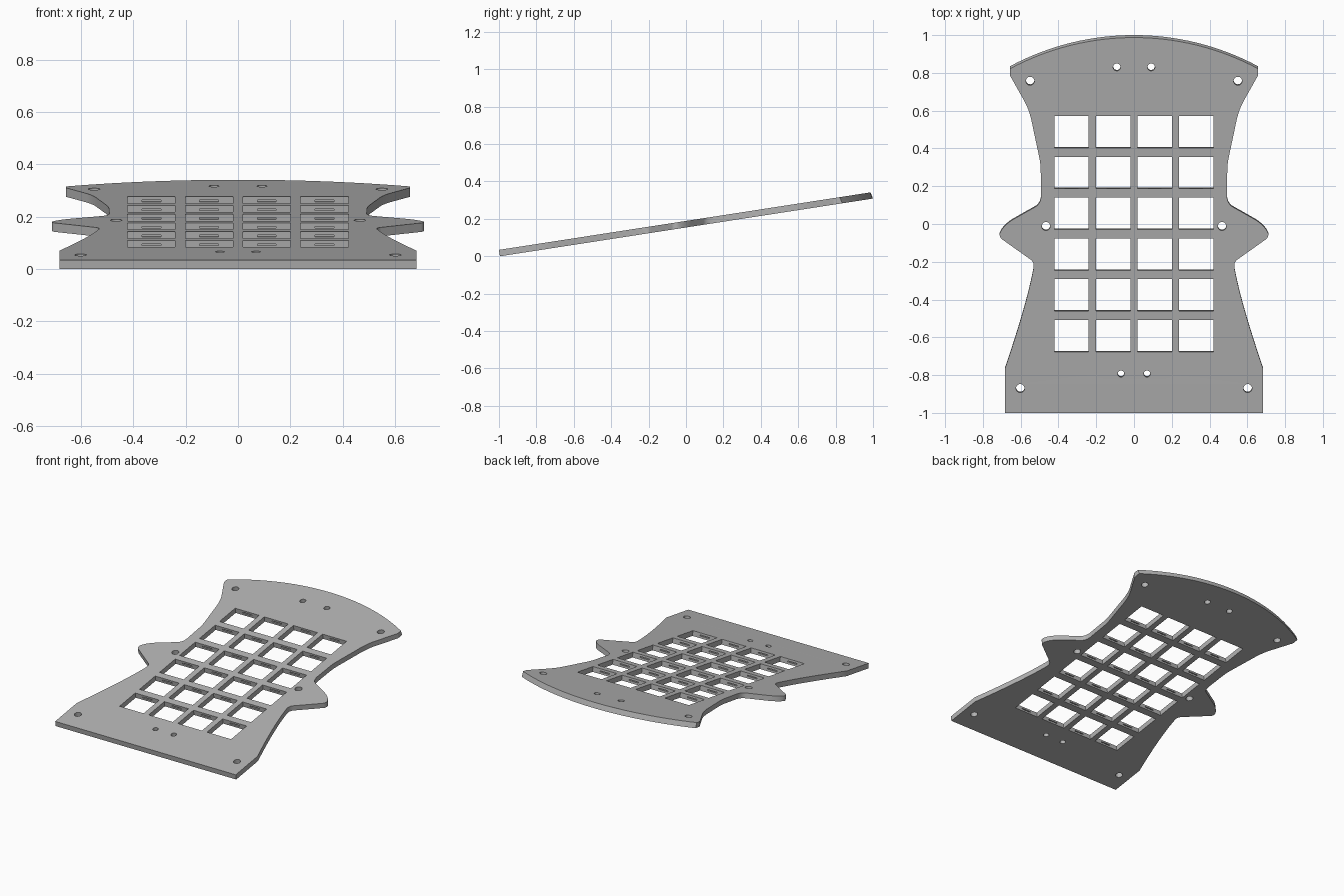
import bpy, bmesh, math
from mathutils import Matrix, Vector

if "Cube" in bpy.data.objects:
    bpy.data.objects.remove(bpy.data.objects["Cube"])

TILT = math.atan(0.1547)
C = math.cos(TILT)
T = 0.0346            # plate thickness
R = 1.39              # radius of the rear arc


def bez(a, c, b, n=8):
    """Quadratic curve from a to b pulled towards c."""
    a, b, c = Vector(a), Vector(b), Vector(c)
    return [tuple(a * (1 - t) ** 2 + c * 2 * t * (1 - t) + b * t * t)
            for t in (i / n for i in range(n + 1))]


def arc_y(x):
    return 0.987 - R + math.sqrt(R * R - x * x)


# Right half of the outline, from the rear centre to the front corner
half = [(0.657 * i / 16, arc_y(0.657 * i / 16)) for i in range(17)]
half += [(0.657, 0.787)]
half += bez((0.58, 0.65), (0.55, 0.595), (0.535, 0.51))
half += bez((0.505, 0.37), (0.495, 0.325), (0.494, 0.29), 4)
half += bez((0.492, 0.17), (0.488, 0.112), (0.52, 0.092))
half += bez((0.64, 0.024), (0.695, -0.01), (0.711, -0.05))
half += bez((0.711, -0.05), (0.713, -0.07), (0.70, -0.08), 4)[1:]
half += bez((0.548, -0.188), (0.526, -0.205), (0.532, -0.235))
half += bez((0.532, -0.235), (0.565, -0.42), (0.683, -0.765), 12)[1:]
half += [(0.683, -1.0)]
outline = half + [(-x, y) for x, y in reversed(half[1:])]

# Key openings
HW, HH = 0.091, 0.0845
keys = [(-0.331 + 0.2205 * i, -0.5925 + 0.216 * j) for i in range(4) for j in range(6)]
loops = [outline]
loops += [[(x - HW, y - HH), (x + HW, y - HH), (x + HW, y + HH), (x - HW, y + HH)]
          for x, y in keys]

# Screw holes, mirrored left and right
for x, y, r in [(0.55, 0.757, 0.0225), (0.091, 0.83, 0.0195), (0.466, -0.012, 0.0225),
                (0.069, -0.793, 0.0175), (0.602, -0.87, 0.0225)]:
    for s in (-1, 1):
        loops.append([(s * x + r * math.cos(k * math.tau / 24),
                       y + r * math.sin(k * math.tau / 24)) for k in range(24)])

# Flat plate from filled curve loops
cu = bpy.data.curves.new("plate", 'CURVE')
cu.dimensions, cu.fill_mode, cu.extrude = '2D', 'BOTH', T / 2
for loop in loops:
    sp = cu.splines.new('POLY')
    sp.points.add(len(loop) - 1)
    for p, (x, y) in zip(sp.points, loop):
        p.co = (x, y / C, 0, 1)
    sp.use_cyclic_u = True
plate = bpy.data.objects.new("plate", cu)
bpy.context.collection.objects.link(plate)
bpy.context.view_layer.objects.active = plate
plate.select_set(True)
bpy.ops.object.convert(target='MESH')
plate = bpy.context.object
plate.name = "plate"

# Weld, and lean the rear edge outwards at the bottom
bm = bmesh.new()
bm.from_mesh(plate.data)
bmesh.ops.remove_doubles(bm, verts=bm.verts, dist=1e-5)
for v in bm.verts:
    if v.co.z < 0 and v.co.y * C > arc_y(v.co.x) - 0.003:
        v.co.y += 0.008
bmesh.ops.recalc_face_normals(bm, faces=bm.faces)
bm.to_mesh(plate.data)
bm.free()

# Clip slots in the front and rear walls of each key opening
bm = bmesh.new()
for x, y in keys:
    m = Matrix.Translation((x, y / C, 0)) @ Matrix.Diagonal((0.072, 2 * HH / C + 0.016, 0.007, 1))
    bmesh.ops.create_cube(bm, size=1, matrix=m)
me = bpy.data.meshes.new("slot_cutter")
bm.to_mesh(me)
bm.free()
cutter = bpy.data.objects.new("slot_cutter", me)
bpy.context.collection.objects.link(cutter)
cutter.hide_render = True
mod = plate.modifiers.new("slots", 'BOOLEAN')
mod.operation, mod.solver, mod.object = 'DIFFERENCE', 'EXACT', cutter
bpy.ops.object.modifier_apply(modifier=mod.name)
bpy.data.objects.remove(cutter)

# Tilt the plate so the front edge rests on the ground
plate.data.transform(Matrix.Translation((0, 0.0026, 0.1547 + T / 2 * C))
                     @ Matrix.Rotation(TILT, 4, 'X'))

grey = bpy.data.materials.new("grey")
grey.diffuse_color = (0.45, 0.45, 0.45, 1)
grey.use_nodes = True
grey.node_tree.nodes["Principled BSDF"].inputs["Base Color"].default_value = grey.diffuse_color
plate.data.materials.clear()
plate.data.materials.append(grey)
bpy.ops.object.shade_smooth_by_angle(angle=math.radians(25))
